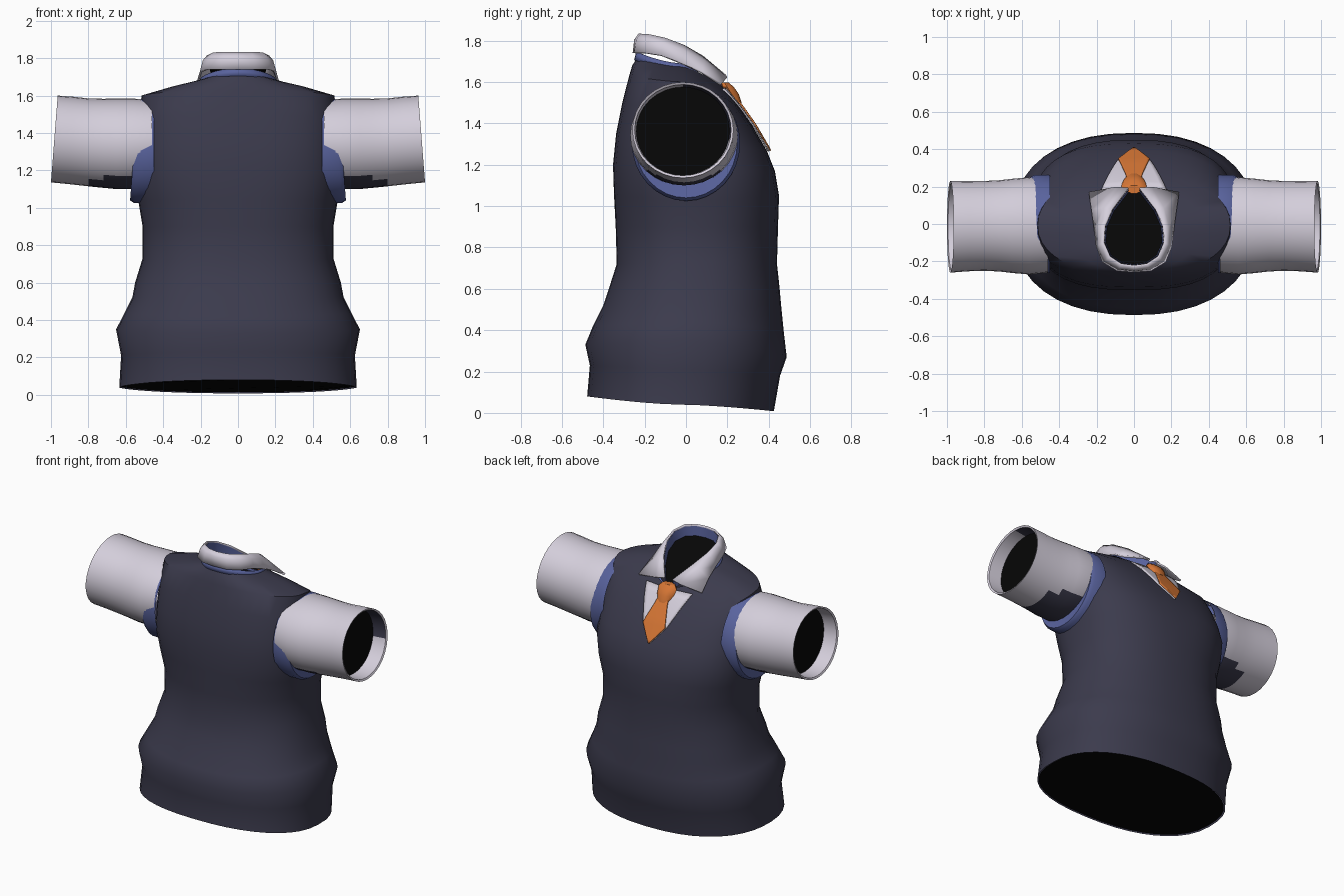
import bpy
import bmesh
from math import cos, sin, pi, copysign
from mathutils import Vector
from mathutils.bvhtree import BVHTree

cube = bpy.data.objects.get("Cube")
if cube:
    bpy.data.objects.remove(cube, do_unlink=True)


def material(name, r, g, b):
    m = bpy.data.materials.new(name)
    m.use_nodes = True
    m.diffuse_color = (r, g, b, 1)
    shader = next(n for n in m.node_tree.nodes if n.type == 'BSDF_PRINCIPLED')
    shader.inputs["Base Color"].default_value = (r, g, b, 1)
    shader.inputs["Roughness"].default_value = 0.8
    return m


NAVY = material("navy knit", .044, .043, .073)
WHITE = material("white cloth", .66, .62, .71)
BLUE = material("blue trim", .10, .125, .34)
ORANGE = material("orange tie", .67, .18, .035)
BLACK = material("black inside", .002, .002, .002)


def loft(name, rings, mats, closed=True, caps=(), rule=None, thick=0, angle=40):
    """Join rows of points into a skin; caps lists the rows to fill."""
    bm = bmesh.new()
    rows = [[bm.verts.new(p) for p in ring] for ring in rings]
    n = len(rings[0])
    for i in range(len(rows) - 1):
        for j in range(n if closed else n - 1):
            k = (j + 1) % n
            f = bm.faces.new((rows[i][j], rows[i][k], rows[i + 1][k], rows[i + 1][j]))
            if rule:
                f.material_index = rule(i, f.calc_center_median())
    for c in caps:
        bm.faces.new(rows[c])
    bmesh.ops.recalc_face_normals(bm, faces=bm.faces)
    mesh = bpy.data.meshes.new(name)
    bm.to_mesh(mesh)
    bm.free()
    for m in mats:
        mesh.materials.append(m)
    ob = bpy.data.objects.new(name, mesh)
    bpy.context.collection.objects.link(ob)
    if thick:
        mod = ob.modifiers.new("thickness", 'SOLIDIFY')
        mod.thickness = thick
        mod.offset = 0
    bpy.ops.object.select_all(action='DESELECT')
    ob.select_set(True)
    bpy.context.view_layer.objects.active = ob
    bpy.ops.object.shade_smooth_by_angle(angle=angle * pi / 180)
    return ob


def body_ring(rx, yb, yf, zb, zs, zf, p=2.3, n=40):
    """Rounded body section with its own height at back, side and front."""
    pts = []
    for j in range(n):
        c, s = cos(2 * pi * j / n), sin(2 * pi * j / n)
        x = copysign(abs(c) ** (2 / p), c)
        y = copysign(abs(s) ** (2 / p), s)
        z = zs + ((zf if y > 0 else zb) - zs) * abs(y) ** 1.5
        pts.append(Vector((rx * x, (yb + yf) / 2 + (yf - yb) / 2 * y, z)))
    return pts


def arm_ring(side, x, cy, cz, ry, rz, tilt=0, n=32):
    ang = [2 * pi * j / n for j in range(n)]
    return [Vector((side * (x + tilt * sin(a)), cy + ry * cos(a), cz + rz * sin(a))) for a in ang]


# Knitted vest: half width, back y, front y, heights at back, side, front
sections = [
    (.635, -.478, .425, .08, .04, .008),
    (.625, -.465, .455, .23, .21, .18),
    (.652, -.487, .487, .33, .35, .27),
    (.605, -.45, .472, .42, .44, .40),
    (.565, -.40, .46, .52, .52, .52),
    (.55, -.37, .452, .61, .60, .61),
    (.51, -.335, .44, .72, .73, .72),
    (.51, -.34, .445, .90, .90, .90),
    (.532, -.348, .45, 1.05, 1.03, 1.05, 2.5),
    (.548, -.353, .43, 1.20, 1.16, 1.17, 2.7),
    (.54, -.338, .39, 1.35, 1.30, 1.27, 2.7),
    (.53, -.308, .32, 1.50, 1.46, 1.39, 2.6),
    (.515, -.275, .26, 1.63, 1.60, 1.475, 2.2),
    (.36, -.26, .222, 1.68, 1.645, 1.525, 2),
    (.2, -.235, .18, 1.72, 1.675, 1.575, 2),
]
vest = loft("vest", [body_ring(*s) for s in sections], [NAVY])
hem = [Vector((p.x * .985, p.y * .985, p.z + .006)) for p in body_ring(*sections[0])]
loft("hem_inside", [hem], [BLACK], caps=[0])

# Blue band around the neck opening
loft("neck_trim", [body_ring(.207, -.246, .17, 1.705, 1.66, 1.54, 2),
                   body_ring(.196, -.236, .16, 1.745, 1.69, 1.56, 2)], [BLUE], thick=.01)


def sleeve_rule(row, c):
    if row >= 7:                                     # lining
        return 1 if c.y > 0 and c.z > 1.32 else 0
    return 1 if c.z < 1.165 and .54 < abs(c.x) < .8 else 0


# Sleeves, armhole bands and dark sleeve interiors
for side, label in ((1, "left"), (-1, "right")):
    loft(label + "_armhole_trim", [
        arm_ring(side, .45, .0, 1.305, .262, .28),
        arm_ring(side, .535, .0, 1.305, .262, .28, -.02),
        arm_ring(side, .557, .0, 1.305, .248, .265, -.02),
        arm_ring(side, .545, .0, 1.32, .20, .20, -.02)], [BLUE])
    loft(label + "_sleeve", [
        arm_ring(side, .46, -.01, 1.345, .25, .232),
        arm_ring(side, .56, -.01, 1.342, .26, .242),
        arm_ring(side, .65, -.01, 1.342, .252, .242),
        arm_ring(side, .72, -.01, 1.345, .244, .238),
        arm_ring(side, .80, -.01, 1.350, .240, .235),
        arm_ring(side, .89, -.012, 1.360, .241, .234, -.008),
        arm_ring(side, .982, -.015, 1.368, .245, .232, -.018),
        arm_ring(side, .976, -.015, 1.368, .233, .220, -.018),
        arm_ring(side, .88, -.015, 1.362, .226, .214, -.010)],
        [WHITE, NAVY], rule=sleeve_rule)
    loft(label + "_sleeve_inside",
         [arm_ring(side, .885, -.015, 1.362, .226, .214, -.010)], [BLACK], caps=[0])

# Folded collar: one half of its upper and lower edges, mirrored
upper = [(0, -.225, 1.83), (.07, -.215, 1.83), (.13, -.175, 1.827), (.162, -.10, 1.81),
         (.155, -.01, 1.775), (.115, .08, 1.722), (.03, .19, 1.63)]
lower = [(0, -.252, 1.74), (.09, -.245, 1.74), (.165, -.20, 1.74), (.198, -.12, 1.728),
         (.21, -.02, 1.69), (.225, .075, 1.648), (.24, .168, 1.588)]


def both(half):
    return [Vector((-x, y, z)) for x, y, z in half[:0:-1]] + [Vector(p) for p in half]


top, bottom = both(upper), both(lower)
fold = []
for a, b in zip(top, bottom):
    out = Vector((a.x, a.y, 0)).normalized() * .012
    fold.append(a.lerp(b, .3) + out)
loft("collar", [top, fold, bottom], [WHITE], closed=False, thick=.012)
stand = [Vector((p.x * .93, p.y * .93 - .005, p.z - .07)) for p in top]
rim = [Vector((p.x * .97, p.y * .97, p.z - .006)) for p in top]
loft("collar_stand", [rim, stand], [BLUE], closed=False)
loft("neck_inside", [stand], [BLACK], caps=[0])

# Shirt front and tie blade, laid over the chest
tree = BVHTree.FromPolygons([v.co for v in vest.data.vertices],
                            [p.vertices for p in vest.data.polygons])


def chest_plate(name, outline, lift, mat, cols=12, steps=5):
    """outline lists (height, half width) from top to bottom."""
    rows = []
    for (z0, w0), (z1, w1) in zip(outline, outline[1:]):
        for k in range(steps):
            rows.append((z0 + (z1 - z0) * k / steps, w0 + (w1 - w0) * k / steps))
    rows.append(outline[-1])
    grid = []
    for z, w in rows:
        line = []
        for j in range(cols + 1):
            x = w * (2 * j / cols - 1)
            hit = tree.ray_cast(Vector((x, 2, z)), Vector((0, -1, 0)))[0]
            line.append(Vector((x, (hit.y if hit else .17) + lift, z + lift * .4)))
        grid.append(line)
    loft(name, grid, [mat], closed=False, thick=.008)


chest_plate("shirt_front", [(1.565, .175), (1.37, .09), (1.262, .003)], .006, WHITE)
chest_plate("tie_blade", [(1.53, .035), (1.48, .046), (1.365, .084), (1.262, .003)], .015, ORANGE)


def knot_ring(y, z, rx, ry, n=10):
    return [Vector((rx * cos(2 * pi * j / n), y + ry * sin(2 * pi * j / n), z)) for j in range(n)]


loft("tie_knot", [knot_ring(.185, 1.598, .045, .022), knot_ring(.20, 1.575, .068, .034),
                  knot_ring(.222, 1.54, .062, .036), knot_ring(.245, 1.497, .042, .026)],
     [ORANGE], caps=[0, 3])
